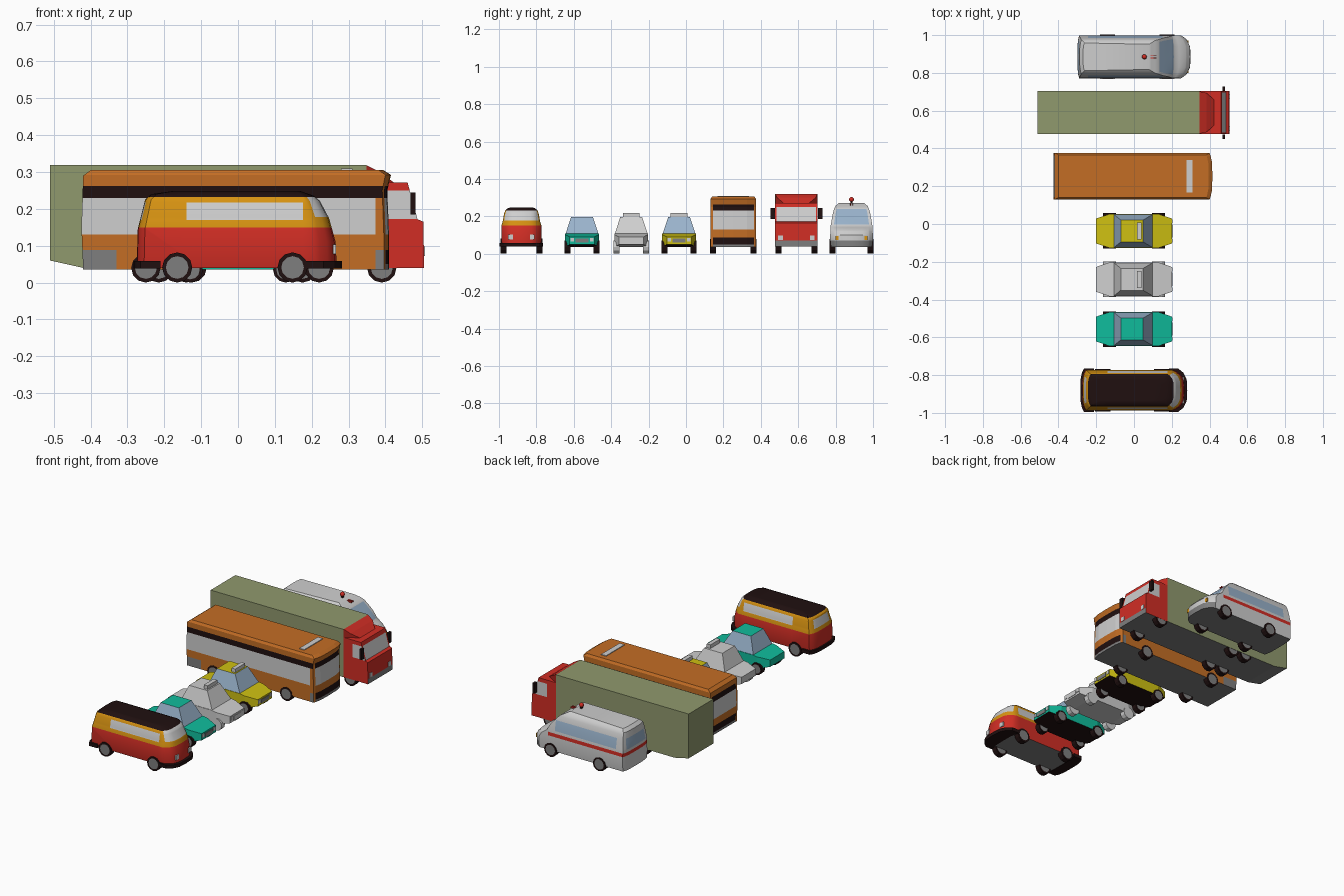
import bpy, bmesh, math
from mathutils import Vector, Matrix

if "Cube" in bpy.data.objects:
    bpy.data.objects.remove(bpy.data.objects["Cube"])

COLOURS = {
    "red": (0.64, 0.027, 0.018), "orange": (0.55, 0.155, 0.018), "amber": (0.68, 0.29, 0.006),
    "yellow": (0.62, 0.53, 0.006), "olive": (0.28, 0.32, 0.155), "teal": (0.005, 0.50, 0.33),
    "light_grey": (0.62, 0.62, 0.62), "mid_grey": (0.21, 0.21, 0.21),
    "black": (0.014, 0.005, 0.005), "glass_blue": (0.32, 0.45, 0.60)}
NAMES = list(COLOURS)
MATS = []
for n, c in COLOURS.items():
    m = bpy.data.materials.new(n)
    m.diffuse_color = (*c, 1)
    m.use_nodes = True
    m.node_tree.nodes["Principled BSDF"].inputs["Base Color"].default_value = m.diffuse_color
    MATS.append(m)


def finish(name, bm, smooth=False):
    bmesh.ops.recalc_face_normals(bm, faces=bm.faces)
    me = bpy.data.meshes.new(name)
    bm.to_mesh(me)
    bm.free()
    for m in MATS:
        me.materials.append(m)
    ob = bpy.data.objects.new(name, me)
    bpy.context.collection.objects.link(ob)
    if smooth:
        bpy.ops.object.select_all(action='DESELECT')
        ob.select_set(True)
        bpy.context.view_layer.objects.active = ob
        bpy.ops.object.shade_smooth_by_angle(angle=math.radians(32))
    return ob


def interp(table, v):
    if not table:
        return 1
    if v <= table[0][0]:
        return table[0][1]
    for (a, p), (b, q) in zip(table, table[1:]):
        if v <= b:
            return p + (q - p) * (v - a) / (b - a)
    return table[-1][1]


def body(name, cy, W, prof, rule, xs=(), ts=(), zs=(), fz=None, fx=None, rf=0, rb=0, smooth=False):
    """Side profile extruded across y, cut on a grid, coloured by rule, then tapered and rounded."""
    bm = bmesh.new()
    f = bm.faces.new([bm.verts.new((x, -1, z)) for x, z in prof])
    ext = bmesh.ops.extrude_face_region(bm, geom=[f], use_keep_orig=True)
    bmesh.ops.translate(bm, vec=(0, 2, 0), verts=[v for v in ext["geom"] if isinstance(v, bmesh.types.BMVert)])
    ys = [s * t for t in ts for s in (-1, 1)]
    for axis, cuts in enumerate((xs, ys, zs)):
        for c in cuts:
            co, no = Vector(), Vector()
            co[axis], no[axis] = c, 1
            bmesh.ops.bisect_plane(bm, geom=bm.verts[:] + bm.edges[:] + bm.faces[:],
                                   plane_co=co, plane_no=no, dist=1e-5)
    bmesh.ops.recalc_face_normals(bm, faces=bm.faces)
    for f in bm.faces:
        c = f.calc_center_median()
        f.material_index = NAMES.index(rule(c.x, abs(c.y), c.z, f.normal))
    x0, x1 = min(p[0] for p in prof), max(p[0] for p in prof)
    for v in bm.verts:
        x, t, z = v.co
        wf = max(0, (x - x1 + 0.12) / 0.12)
        wb = max(0, (x0 + 0.12 - x) / 0.12)
        v.co = (x + t ** 4 * (rb * wb - rf * wf), cy + t * W * interp(fz, z) * interp(fx, x), z)
    return finish(name, bm, smooth)


def box(name, c, s, mat):
    bm = bmesh.new()
    bmesh.ops.create_cube(bm, size=1, matrix=Matrix.Translation(c) @ Matrix.Diagonal((*s, 1)))
    for f in bm.faces:
        f.material_index = NAMES.index(mat)
    return finish(name, bm)


def wheels(name, cy, W, xs, r, tyre="black", hub="mid_grey"):
    for x in xs:
        for s in (-1, 1):
            bm = bmesh.new()
            mat = Matrix.Translation((x, cy + s * (W - 0.014), r)) @ Matrix.Rotation(math.pi / 2, 4, 'X')
            bmesh.ops.create_cone(bm, cap_ends=True, segments=12, radius1=r, radius2=r, depth=0.032, matrix=mat)
            caps = [f for f in bm.faces if len(f.verts) > 4]
            for f in bm.faces:
                f.material_index = NAMES.index(tyre)
            bmesh.ops.inset_individual(bm, faces=caps, thickness=r * 0.25)
            for f in caps:
                f.material_index = NAMES.index(hub)
            finish(name + "_wheel", bm)


def lamps(name, x, cy, dy, z, s, mat):
    for sg in (-1, 1):
        box(name, (x, cy + sg * dy, z), (0.008, s, s), mat)


# --- ambulance ---
def ambulance_rule(x, t, z, n):
    if n.z < -0.5 or (n.x > 0.5 and z < 0.07):
        return "mid_grey"
    if n.x > 0.4 and x > 0.13 and 0.155 < z < 0.24 and t < 0.85:
        return "glass_blue"
    side, rear = abs(n.y) > 0.5, n.x < -0.5
    if (side and x < 0.2 or rear) and 0.12 < z < 0.14:
        return "red"
    if 0.155 < z < 0.215 and (side and -0.25 < x < 0.15 or rear and t < 0.8):
        return "glass_blue"
    return "light_grey"


A = 0.885
body("ambulance_body", A, 0.115,
     [(-0.30, 0.035), (-0.30, 0.16), (-0.288, 0.25), (-0.27, 0.266), (0.08, 0.272), (0.13, 0.245),
      (0.215, 0.15), (0.275, 0.125), (0.298, 0.10), (0.30, 0.035)], ambulance_rule,
     xs=(-0.25, -0.18, 0.08, 0.15, 0.2), ts=(0, 0.5, 0.8, 0.85),
     zs=(0.07, 0.12, 0.14, 0.155, 0.19, 0.215, 0.24, 0.255, 0.266),
     fz=[(0.03, 0.95), (0.08, 1), (0.15, 0.97), (0.215, 0.87), (0.24, 0.81), (0.255, 0.75), (0.272, 0.58)],
     rf=0.05, rb=0.01, smooth=True)
wheels("ambulance", A, 0.115, (-0.14, 0.175), 0.04)
lamps("ambulance_headlight", 0.285, A, 0.075, 0.085, 0.022, "amber")
box("siren_stand", (0.055, A, 0.277), (0.012, 0.012, 0.018), "black")
bm = bmesh.new()
bmesh.ops.create_uvsphere(bm, u_segments=12, v_segments=8, radius=0.013, matrix=Matrix.Translation((0.055, A, 0.29)))
for f in bm.faces:
    f.material_index = NAMES.index("red")
finish("siren_light", bm, True)
for s in (-1, 1):
    box("roof_marking", (0.1, A + s * 0.006, 0.263), (0.04, 0.004, 0.009), "red")

# --- truck ---
T = 0.59
body("truck_trailer", T, 0.114, [(-0.51, 0.06), (-0.51, 0.319), (0.348, 0.319), (0.348, 0.04), (-0.42, 0.04)],
     lambda x, t, z, n: "mid_grey" if n.z < -0.5 else "olive")


def cab_rule(x, t, z, n):
    if n.z < -0.5 or (n.x > 0.5 and z < 0.07):
        return "mid_grey"
    if 0.172 < z < 0.25 and (n.x > 0.5 and t < 0.93 or abs(n.y) > 0.5 and x > 0.405):
        return "light_grey"
    return "red"


body("truck_cab", T, 0.113,
     [(0.348, 0.04), (0.348, 0.272), (0.46, 0.272), (0.487, 0.172), (0.503, 0.165), (0.505, 0.04)],
     cab_rule, xs=(0.405,), ts=(0.93,), zs=(0.07, 0.172, 0.25))
body("truck_wind_deflector", T, 0.112, [(0.348, 0.27), (0.348, 0.319), (0.385, 0.30), (0.425, 0.27)],
     lambda x, t, z, n: "red", ts=(0, 0.5), fx=[(0.348, 1), (0.385, 0.92), (0.425, 0.6)])
for s in (-1, 1):
    box("truck_mirror", (0.475, T + s * 0.127, 0.215), (0.014, 0.024, 0.06), "black")
lamps("truck_headlight", 0.503, T, 0.085, 0.085, 0.025, "light_grey")
wheels("truck", T, 0.11, (-0.215, -0.125, 0.39), 0.04)


# --- bus ---
def bus_rule(x, t, z, n):
    if n.z < -0.5:
        return "mid_grey"
    if abs(n.y) > 0.5:
        if z < 0.088 and (x < -0.33 or x > 0.385):
            return "mid_grey"
        if 0.23 < z < 0.262:
            return "black"
        return "light_grey" if 0.13 < z < 0.23 and x < 0.385 else "orange"
    if abs(n.x) > 0.5 and t < 0.9:
        if z < 0.05:
            return "mid_grey"
        if z < 0.088 or 0.23 < z < 0.262:
            return "black"
        if 0.13 < z < 0.23:
            return "light_grey"
    return "orange"


B = 0.253
body("bus_body", B, 0.122,
     [(-0.42, 0.036), (-0.425, 0.15), (-0.42, 0.29), (-0.40, 0.305), (0.395, 0.305), (0.415, 0.292),
      (0.405, 0.25), (0.41, 0.13), (0.41, 0.036)], bus_rule,
     xs=(-0.33, 0.385), ts=(0, 0.6, 0.9), zs=(0.05, 0.088, 0.13, 0.23, 0.262, 0.292),
     fz=[(0.292, 1), (0.305, 0.93)], rf=0.015)
box("bus_roof_vent", (0.295, B, 0.305), (0.032, 0.17, 0.008), "light_grey")
wheels("bus", B, 0.122, (-0.25, 0.22), 0.04)


# --- three small cars ---
def car(name, cy, paint, glass, dark, sign):
    body(name + "_body", cy, 0.09,
         [(-0.20, 0.055), (-0.20, 0.095), (-0.107, 0.108), (0.10, 0.108), (0.20, 0.09), (0.20, 0.05),
          (0.13, 0.035), (-0.13, 0.035)],
         lambda x, t, z, n: dark if n.z < -0.5 else paint, xs=(-0.13, 0.13),
         fx=[(-0.20, 0.73), (-0.13, 1), (0.13, 1), (0.20, 0.73)])
    body(name + "_cabin", cy, 0.088, [(-0.107, 0.106), (-0.07, 0.197), (0.048, 0.197), (0.10, 0.106)],
         lambda x, t, z, n: paint if n.z > 0.9 else glass, fz=[(0.106, 1), (0.197, 0.66)])
    plain = paint == "light_grey"
    box(name + "_grille", (0.2, cy, 0.07), (0.006, 0.07, 0.022), paint if plain else "mid_grey")
    lamps(name + "_headlight", 0.199, cy, 0.052, 0.075, 0.02, "light_grey")
    if sign:
        box(name + "_roof_sign", (0.028, cy, 0.207), (0.024, 0.09, 0.022), "light_grey")
    wheels(name, cy, 0.092, (-0.13, 0.13), 0.035, "light_grey" if plain else "black",
           "light_grey" if plain else "mid_grey")


car("taxi", -0.037, "yellow", "glass_blue", "black", True)
car("plain_car", -0.293, "light_grey", "light_grey", "light_grey", True)
car("teal_car", -0.556, "teal", "glass_blue", "black", False)


# --- camper van ---
def van_rule(x, t, z, n):
    if n.z < -0.5:
        return "mid_grey"
    if z > 0.232:
        return "black"
    if n.x > 0.4:
        return "red" if z < 0.15 else "light_grey" if z > 0.178 and t < 0.93 else "amber"
    if z < 0.15:
        return "red"
    if abs(n.y) > 0.5 and 0.17 < z < 0.217 and -0.14 < x < 0.205:
        return "light_grey"
    if n.x < -0.5 and 0.17 < z < 0.217 and t < 0.7:
        return "light_grey"
    return "amber"


V = -0.88
body("van_body", V, 0.107,
     [(-0.275, 0.04), (-0.272, 0.145), (-0.252, 0.225), (-0.235, 0.24), (-0.18, 0.248), (0.17, 0.248), (0.205, 0.236),
      (0.222, 0.222), (0.247, 0.175), (0.265, 0.11), (0.268, 0.04)], van_rule,
     xs=(-0.14, 0.1, 0.205), ts=(0, 0.5, 0.7, 0.8, 0.93), zs=(0.07, 0.15, 0.17, 0.178, 0.217, 0.232, 0.242),
     fz=[(0.04, 0.95), (0.07, 1), (0.15, 1), (0.17, 0.94), (0.217, 0.86), (0.232, 0.8), (0.242, 0.7), (0.248, 0.55)],
     rf=0.06, rb=0.02, smooth=True)
for end, a, b, rf, rb in (("front", 0.20, 0.282, 0.05, 0), ("rear", -0.284, -0.22, 0, 0.02)):
    body("van_bumper_" + end, V, 0.116, [(a, 0.038), (a, 0.058), (b, 0.058), (b, 0.038)],
         lambda x, t, z, n: "black", ts=(0, 0.5, 0.8), rf=rf, rb=rb)
lamps("van_headlight", 0.262, V, 0.058, 0.09, 0.026, "light_grey")
wheels("van", V, 0.11, (-0.165, 0.148), 0.041)
